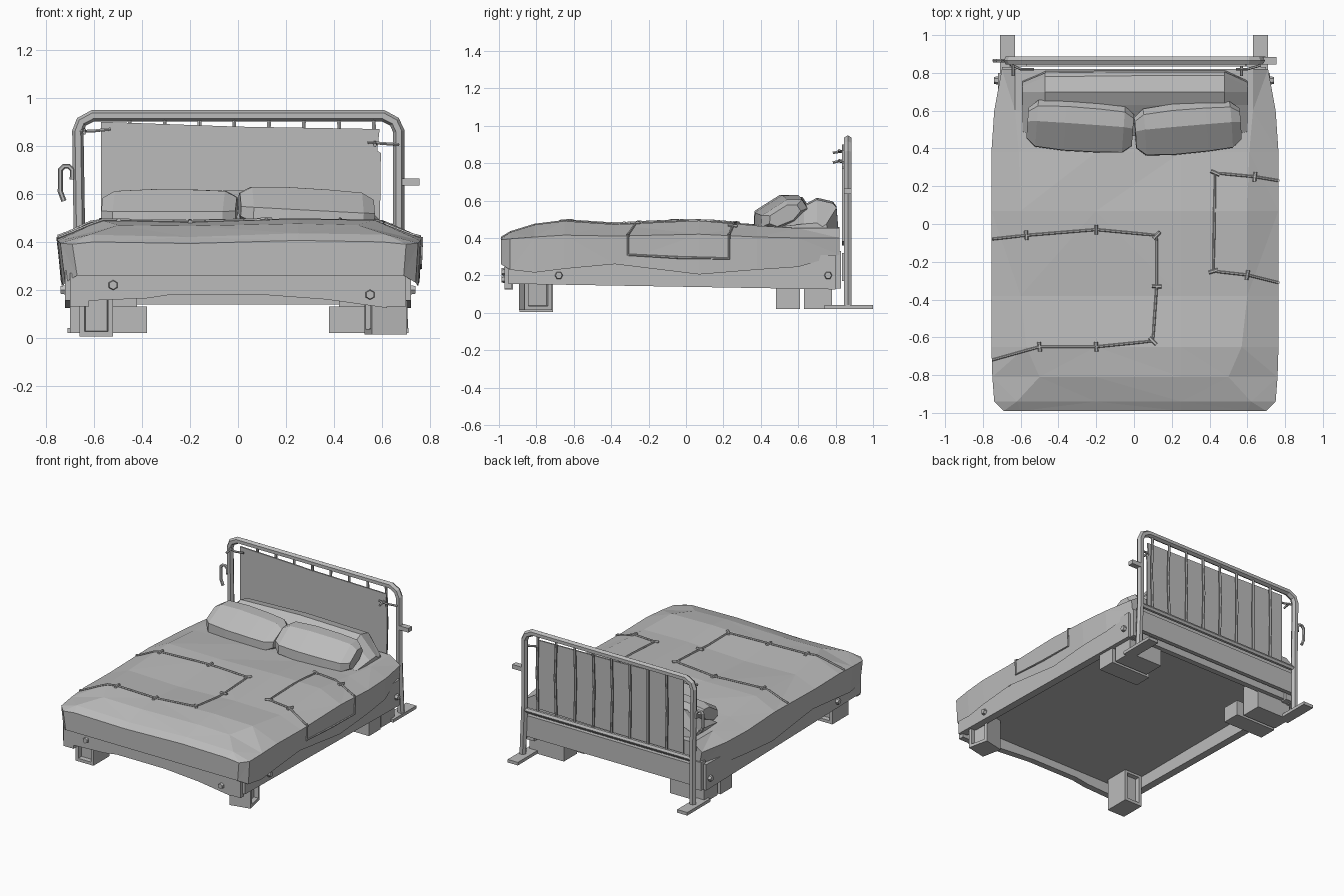
import bpy, bmesh, math, random
from mathutils import Vector, Matrix
from mathutils.bvhtree import BVHTree

cube = bpy.data.objects.get("Cube")
if cube:
    bpy.data.objects.remove(cube, do_unlink=True)
random.seed(4)

grey = bpy.data.materials.new("plain grey")
grey.use_nodes = True
grey.diffuse_color = (0.5, 0.5, 0.5, 1)
bsdf = grey.node_tree.nodes["Principled BSDF"]
bsdf.inputs["Base Color"].default_value = (0.5, 0.5, 0.5, 1)
bsdf.inputs["Roughness"].default_value = 0.8


def finish(name, bm):
    bmesh.ops.recalc_face_normals(bm, faces=bm.faces)
    mesh = bpy.data.meshes.new(name)
    bm.to_mesh(mesh)
    mesh.materials.append(grey)
    ob = bpy.data.objects.new(name, mesh)
    bpy.context.collection.objects.link(ob)
    return ob


def box(name, lo, hi, turn=0, recessed=()):
    """Box between two corners, optionally turned about z, with recessed faces."""
    lo, hi = Vector(lo), Vector(hi)
    bm = bmesh.new()
    bmesh.ops.create_cube(bm, size=1)
    bmesh.ops.scale(bm, vec=hi - lo, verts=bm.verts)
    for direction in recessed:
        bm.normal_update()
        face = max(bm.faces, key=lambda f: f.calc_center_median().dot(Vector(direction)))
        bmesh.ops.inset_individual(bm, faces=[face], thickness=0.03, depth=0)
        bmesh.ops.inset_individual(bm, faces=[face], thickness=0.005, depth=-0.03)
    bmesh.ops.rotate(bm, matrix=Matrix.Rotation(math.radians(turn), 3, 'Z'), verts=bm.verts)
    bmesh.ops.translate(bm, vec=(lo + hi) / 2, verts=bm.verts)
    return finish(name, bm)


def loft(rings, closed):
    """Skin a row of equal point rings and cap both ends."""
    bm = bmesh.new()
    rows = [[bm.verts.new(p) for p in ring] for ring in rings]
    n = len(rows[0])
    for a, b in zip(rows, rows[1:]):
        for i in range(n if closed else n - 1):
            j = (i + 1) % n
            bm.faces.new((a[i], a[j], b[j], b[i]))
    bm.faces.new(rows[0])
    bm.faces.new(rows[-1])
    return bm


def tube(name, points, radius):
    """Faceted tube along a path."""
    curve = bpy.data.curves.new(name, 'CURVE')
    curve.dimensions = '3D'
    curve.bevel_depth = radius
    curve.bevel_resolution = 1
    curve.use_fill_caps = True
    spline = curve.splines.new('POLY')
    spline.points.add(len(points) - 1)
    for p, co in zip(spline.points, points):
        p.co = (*co, 1)
    spline.use_smooth = False
    temp = bpy.data.objects.new(name + " path", curve)
    bpy.context.collection.objects.link(temp)
    bpy.context.view_layer.update()
    mesh = bpy.data.meshes.new_from_object(
        temp.evaluated_get(bpy.context.evaluated_depsgraph_get()))
    bpy.data.objects.remove(temp, do_unlink=True)
    mesh.materials.clear()
    mesh.materials.append(grey)
    ob = bpy.data.objects.new(name, mesh)
    bpy.context.collection.objects.link(ob)
    return ob


# Draped blanket: y, half width, hem z, shoulder z, top half width, top z
stations = [
    (-0.99, 0.69, 0.26, 0.39, 0.60, 0.40),
    (-0.94, 0.74, 0.23, 0.395, 0.62, 0.43),
    (-0.81, 0.75, 0.215, 0.405, 0.50, 0.47),
    (-0.65, 0.755, 0.235, 0.415, 0.57, 0.49),
    (-0.38, 0.755, 0.26, 0.41, 0.60, 0.472),
    (0.07, 0.755, 0.205, 0.42, 0.60, 0.492),
    (0.38, 0.755, 0.23, 0.405, 0.61, 0.465),
    (0.60, 0.74, 0.245, 0.40, 0.63, 0.452),
    (0.82, 0.70, 0.31, 0.40, 0.63, 0.452)]
rings = []
for y, w, hem, shoulder, wt, top in stations:
    crease = random.uniform(-0.012, 0.01)
    rings.append([(-w + 0.02, y, hem), (-w, y, shoulder), (-wt, y, top),
                  (-0.2, y, top + crease), (0.25, y, top + 0.006),
                  (wt, y, top), (w + 0.01, y, shoulder), (w, y, hem)])
blanket_bm = loft(rings, False)
bmesh.ops.triangulate(blanket_bm, faces=[f for f in blanket_bm.faces if len(f.verts) == 4])
surface = BVHTree.FromBMesh(blanket_bm)
finish("blanket", blanket_bm)


def on_blanket(x, y):
    hit = surface.ray_cast(Vector((max(-0.745, min(0.75, x)), y, 2)), Vector((0, 0, -1)))[0]
    return (x, y, hit.z + 0.003 if hit else 0.42)


def seam(name, points):
    """Cord along a patch edge, with a short stitch across each corner."""
    path = []
    for a, b in zip(points, points[1:]):
        path += [on_blanket(*Vector(a).lerp(Vector(b), t / 4)) for t in range(4)]
    path.append(on_blanket(*points[-1]))
    tube(name, path, 0.007)
    for i, (x, y) in enumerate(points[1:-1]):
        d = (Vector(points[i + 2]) - Vector(points[i])).normalized().orthogonal() * 0.025
        tube(name + " stitch", [on_blanket(x - d.x, y - d.y), on_blanket(x + d.x, y + d.y)], 0.01)


seam("large_patch_seam", [(-0.75, -0.08), (-0.57, -0.06), (-0.2, -0.03), (0.12, -0.06),
                          (0.12, -0.33), (0.1, -0.62), (-0.2, -0.65), (-0.5, -0.65), (-0.75, -0.72)])
seam("small_patch_seam", [(0.76, 0.23), (0.64, 0.25), (0.43, 0.27), (0.42, -0.25),
                          (0.6, -0.27), (0.76, -0.31)])
tube("side_patch_seam", [(0.765, 0.23, 0.42), (0.76, 0.23, 0.29), (0.76, -0.04, 0.295),
                         (0.76, -0.31, 0.31), (0.765, -0.31, 0.42)], 0.007)

# Bed base: sloping side rails, boards and recessed underside
for s in (-1, 1):
    rail = [(-0.95, 0.155), (0.80, 0.125), (0.80, 0.31), (-0.95, 0.28)]
    finish("side_rail", loft([[(s * x, y, z) for y, z in rail] for x in (0.665, 0.72)], True))
    x0, x1 = sorted((s * 0.62, s * 0.70))
    box("front_post", (x0, -0.97, 0.13), (x1, -0.93, 0.27))
    box("rear_post", (x0, 0.78, 0.13), (x1, 0.83, 0.33))
box("bed_underside", (-0.67, -0.93, 0.235), (0.67, 0.79, 0.255))
box("rear_board", (-0.66, 0.77, 0.14), (0.66, 0.81, 0.33))
outline = [(-0.63, 0.155), (-0.38, 0.165), (-0.28, 0.18), (0.1, 0.18), (0.37, 0.16),
           (0.62, 0.125), (0.64, 0.28), (-0.63, 0.28)]
finish("front_board", loft([[(x, y, z) for x, z in outline] for y in (-0.97, -0.925)], True))


def bolt(at, axis):
    bm = bmesh.new()
    turn = Vector((0, 0, 1)).rotation_difference(Vector(axis)).to_matrix().to_4x4()
    bmesh.ops.create_cone(bm, cap_ends=True, segments=6, radius1=0.024, radius2=0.018,
                          depth=0.03, matrix=Matrix.Translation(at) @ turn)
    finish("bolt", bm)


bolt((-0.52, -0.972, 0.22), (0, -1, 0))
bolt((0.55, -0.972, 0.18), (0, -1, 0))
for s in (-1, 1):
    for y in (-0.68, 0.76):
        bolt((s * 0.725, y, 0.2), (s, 0, 0))

# Legs: recessed front blocks, paired rear blocks
box("front_leg_right", (-0.66, -0.89, 0.005), (-0.52, -0.71, 0.24),
    recessed=[(0, -1, 0), (0, 1, 0)])
box("front_leg_left", (0.54, -0.88, 0.015), (0.69, -0.73, 0.24), turn=12,
    recessed=[(1, 0, 0), (-1, 0, 0)])
for s in (-1, 1):
    x0, x1 = sorted((s * 0.38, s * 0.70))
    box("rear_block", (x0, 0.48, 0.02), (x1, 0.61, 0.13))
    x0, x1 = sorted((s * 0.42, s * 0.69))
    box("rear_block_pair", (x0, 0.63, 0.02), (x1, 0.78, 0.24))

# Headboard: bent tube, bars, rails and foot plates
Y = 0.865
tube("headboard_frame", [(-0.66, Y, 0.03), (-0.66, Y, 0.4), (-0.667, Y, 0.86), (-0.652, Y, 0.9),
                         (-0.605, Y, 0.925), (0.605, Y, 0.925), (0.652, Y, 0.9),
                         (0.67, Y, 0.86), (0.67, Y, 0.4), (0.685, Y, 0.03)], 0.024)
for i in range(8):
    x = -0.45 + i * 0.145
    bend = random.uniform(-0.012, 0.012)
    tube("headboard_bar", [(x, Y, 0.92), (x + bend, Y, 0.65), (x, Y, 0.35)], 0.009)
tube("headboard_rail", [(-0.665, Y, 0.36), (0.665, Y, 0.36)], 0.018)
box("headboard_plank", (-0.66, 0.835, 0.17), (0.66, 0.865, 0.32))
for s in (-1, 1):
    x0, x1 = sorted((s * 0.63, s * 0.71))
    box("foot_plate", (x0, 0.74, 0.02), (x1, 1.0, 0.042))

# Cloth panel tied to the headboard, with hook and stub on the posts
panel = [(-0.57, 0.9), (0.0, 0.88), (0.59, 0.87), (0.58, 0.78), (0.595, 0.77), (0.59, 0.38), (-0.57, 0.36)]
finish("cloth_panel", loft([[(x, y, z) for x, z in panel] for y in (0.835, 0.845)], True))
tube("right_tie", [(-0.655, 0.845, 0.86), (-0.6, 0.82, 0.862), (-0.53, 0.82, 0.87)], 0.007)
tube("left_tie", [(0.67, 0.84, 0.805), (0.6, 0.82, 0.81), (0.54, 0.82, 0.815)], 0.007)
tube("tie_knot", [(0.57, 0.785, 0.803), (0.57, 0.84, 0.815)], 0.008)
tube("tie_knot", [(-0.64, 0.785, 0.855), (-0.64, 0.84, 0.865)], 0.008)
tube("hook", [(-0.69, Y, 0.66), (-0.69, Y, 0.70), (-0.705, Y, 0.715), (-0.725, Y, 0.715),
              (-0.74, Y, 0.70), (-0.74, Y, 0.61), (-0.725, Y, 0.57)], 0.011)
box("post_stub", (0.67, 0.845, 0.635), (0.755, 0.885, 0.665))


# Pillows: faceted cushions leaning on a wide back cushion
def pillow(name, at, yaw, roll):
    section = [(-0.15, -0.01), (-0.12, 0.05), (0.05, 0.075), (0.13, 0.04),
               (0.14, -0.02), (0.05, -0.065), (-0.10, -0.06)]
    rings = [[(x, y * k, z * k) for y, z in section]
             for x, k in ((-0.28, 0.6), (-0.23, 0.92), (-0.08, 1.0), (0.1, 0.98), (0.23, 0.92), (0.28, 0.62))]
    ob = finish(name, loft(rings, True))
    ob.location = at
    ob.rotation_euler = (math.radians(24), math.radians(roll), math.radians(yaw))


pillow("right_pillow", (-0.285, 0.515, 0.53), -4, 0)
pillow("left_pillow", (0.285, 0.505, 0.535), 5, 3)

rings = []
for x, front, back, height in ((-0.59, 0.47, 0.76, 0.48), (-0.47, 0.44, 0.81, 0.60),
                               (0.0, 0.44, 0.815, 0.615), (0.48, 0.44, 0.815, 0.605), (0.60, 0.47, 0.76, 0.48)):
    rings.append([(x, front, 0.44), (x, front + 0.02, 0.46), (x, 0.63, 0.46 + (height - 0.46) * 0.75),
                  (x, 0.70, height), (x, back - 0.03, height - 0.02),
                  (x, back - 0.01, 0.46 + (height - 0.46) * 0.7), (x, back, 0.44)])
finish("back_cushion", loft(rings, True))
